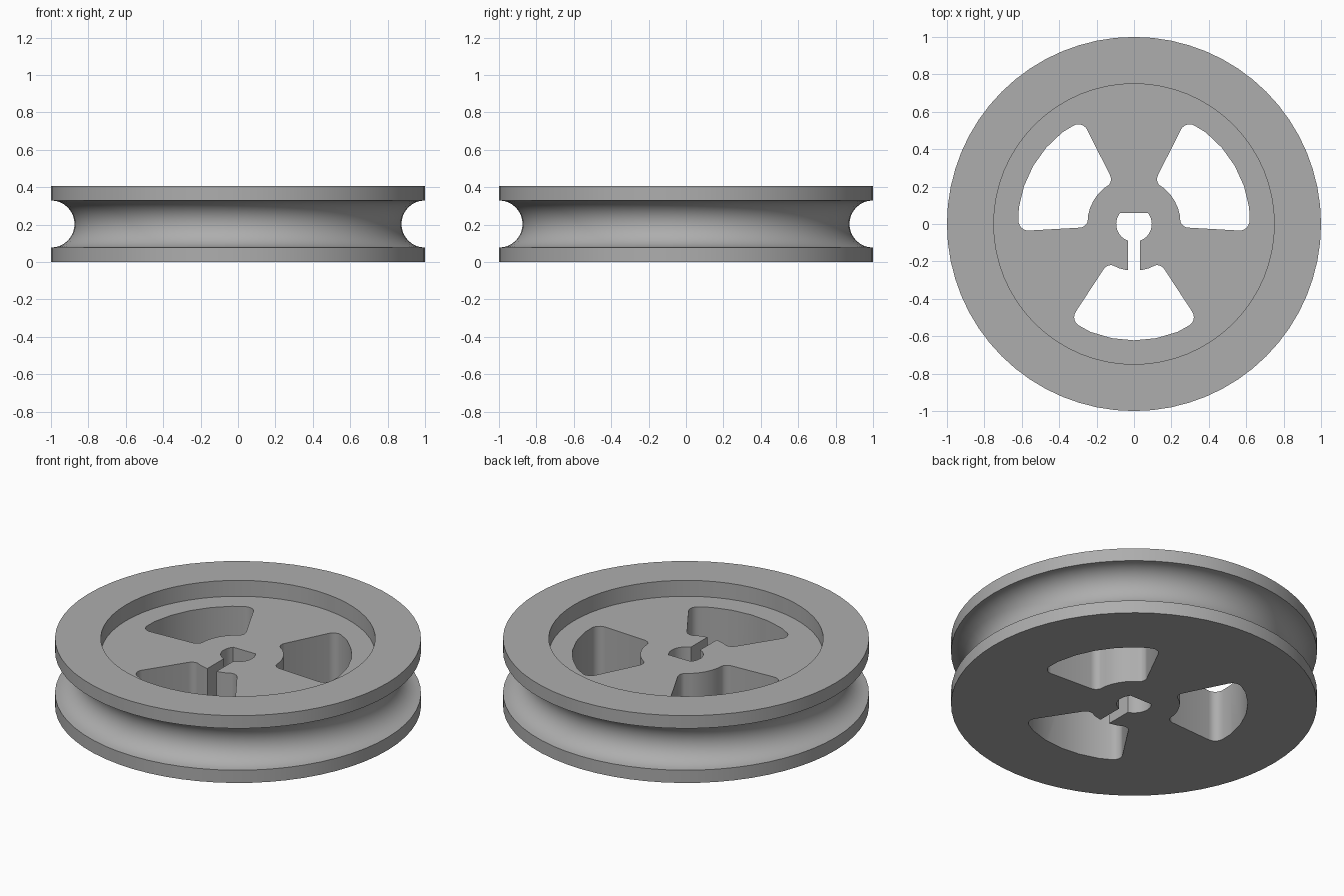
import bpy, bmesh
from math import sin, cos, pi, radians

cube = bpy.data.objects.get("Cube")
if cube:
    bpy.data.objects.remove(cube, do_unlink=True)

SEGMENTS = 64
HEIGHT = 0.406
FLOOR = 0.31

grey = bpy.data.materials.new("plain grey")
grey.use_nodes = True
colour = (0.42, 0.42, 0.42, 1)
grey.diffuse_color = colour
grey.node_tree.nodes["Principled BSDF"].inputs["Base Color"].default_value = colour


def add_mesh(name, bm):
    bmesh.ops.recalc_face_normals(bm, faces=bm.faces)
    mesh = bpy.data.meshes.new(name)
    bm.to_mesh(mesh)
    bm.free()
    mesh.materials.append(grey)
    obj = bpy.data.objects.new(name, mesh)
    bpy.context.collection.objects.link(obj)
    return obj


def turned(name, profile):
    """Closed solid turned around z, with flat end caps."""
    bm = bmesh.new()
    rings = [[bm.verts.new((r * cos(2 * pi * i / SEGMENTS), r * sin(2 * pi * i / SEGMENTS), z))
              for i in range(SEGMENTS)] for r, z in profile]
    for low, high in zip(rings, rings[1:]):
        for i in range(SEGMENTS):
            j = (i + 1) % SEGMENTS
            bm.faces.new((low[i], low[j], high[j], high[i]))
    bm.faces.new(rings[0])
    bm.faces.new(rings[-1])
    return add_mesh(name, bm)


def prism(name, outline, turn=0):
    """Upright cutter that passes right through the wheel."""
    bm = bmesh.new()
    c, s = cos(turn), sin(turn)
    face = bm.faces.new([bm.verts.new((x * c - y * s, x * s + y * c, -0.2)) for x, y in outline])
    top = bmesh.ops.extrude_face_region(bm, geom=[face])["geom"]
    bmesh.ops.translate(bm, vec=(0, 0, 1), verts=[v for v in top if isinstance(v, bmesh.types.BMVert)])
    obj = add_mesh(name, bm)
    obj.hide_render = True
    return obj


def arc(x, y, r, start, end, steps):
    angles = [radians(start + (end - start) * i / steps) for i in range(steps + 1)]
    return [(x + r * cos(a), y + r * sin(a)) for a in angles]


# Wheel body: round rope groove, rims and a recessed web
groove = [(1 - 0.126 * sin(pi * i / 16), HEIGHT / 2 - 0.126 * cos(pi * i / 16)) for i in range(17)]
wheel = turned("grooved_wheel", [(1, 0)] + groove + [(1, HEIGHT), (0.75, HEIGHT), (0.75, FLOOR)])

# Three windows: half an outline, mirrored across its centre line
half = (arc(0, 0, 0.25, -90, -71, 2)
        + arc(0.122, -0.268, 0.048, 100, 33, 5)
        + arc(0.268, -0.498, 0.052, 33, -65, 6)
        + arc(0, 0, 0.622, -68, -90, 2))
window = half + [(-x, y) for x, y in reversed(half[1:-1])]
cutters = [prism("window_cutter", window, radians(120 * k)) for k in range(3)]

# Flat-topped shaft bore joined to a narrow slot
bore = arc(0, 0, 0.095, -71, 39, 12) + arc(0, 0, 0.095, 141, 251, 12)
cutters.append(prism("bore_cutter", bore + [(-0.031, -0.4), (0.031, -0.4)]))

for cutter in cutters:
    cut = wheel.modifiers.new(cutter.name, "BOOLEAN")
    cut.operation = "DIFFERENCE"
    cut.solver = "EXACT"
    cut.object = cutter

# Bake the cuts and drop the cutters
bpy.context.view_layer.update()
result = bpy.data.meshes.new_from_object(wheel.evaluated_get(bpy.context.evaluated_depsgraph_get()))
wheel.modifiers.clear()
wheel.data = result
for cutter in cutters:
    bpy.data.objects.remove(cutter, do_unlink=True)

bpy.ops.object.select_all(action="DESELECT")
wheel.select_set(True)
bpy.context.view_layer.objects.active = wheel
bpy.ops.object.shade_smooth_by_angle(angle=radians(30))
